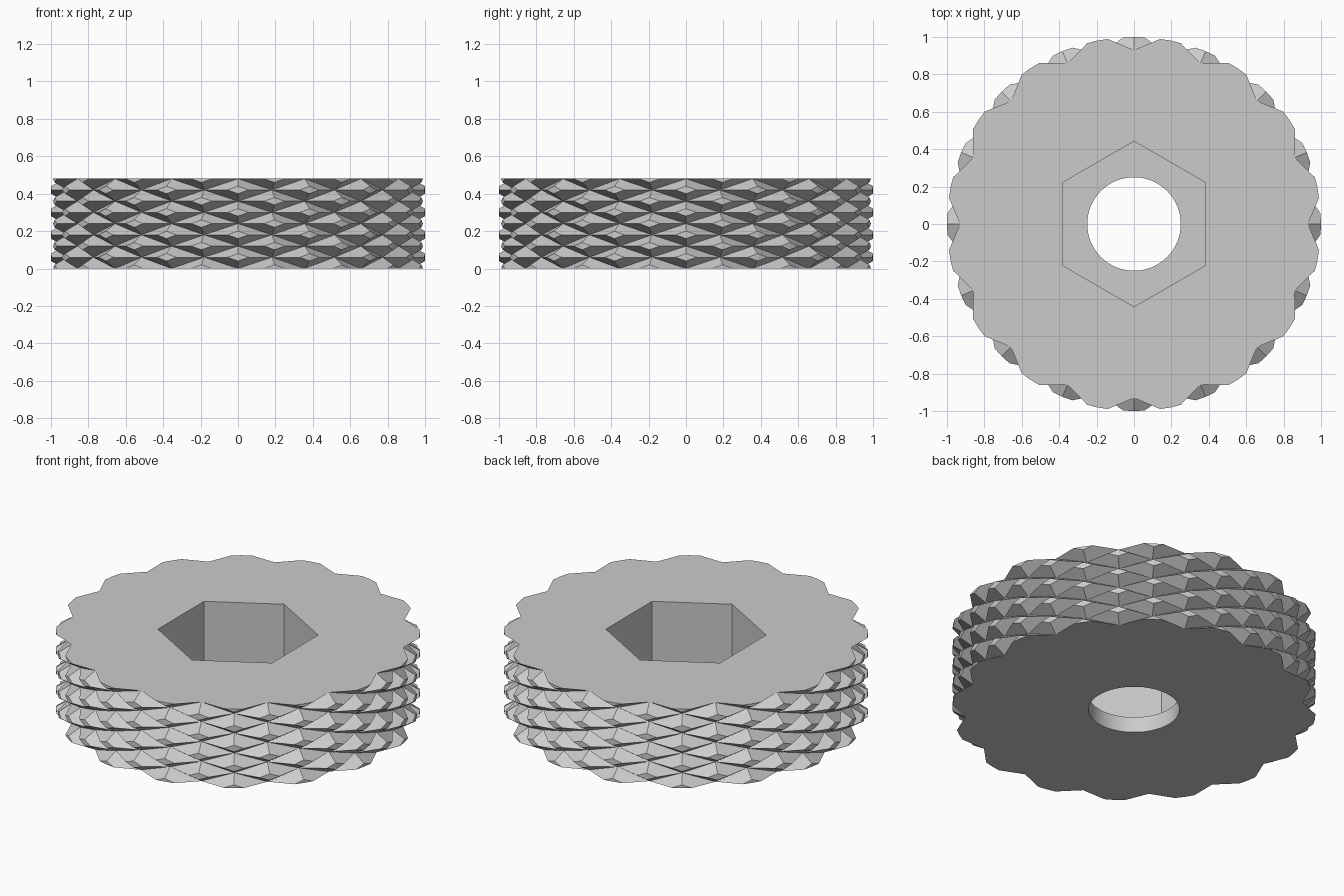
import bpy
import bmesh
import math

HEIGHT, ROWS, LOBES = 0.48, 4, 16
CREST, GROOVE, OUTER = 1.035, 0.93, 1.0
FLOOR, HEX_R, BORE_R = 0.095, 0.442, 0.25

old = bpy.data.objects.get("Cube")
if old:
    bpy.data.objects.remove(old, do_unlink=True)

grey = bpy.data.materials.new("light_grey")
grey.use_nodes = True
colour = (0.6, 0.6, 0.6, 1)
grey.diffuse_color = colour
grey.node_tree.nodes["Principled BSDF"].inputs["Base Color"].default_value = colour


def add_object(name, bm):
    mesh = bpy.data.meshes.new(name)
    bmesh.ops.recalc_face_normals(bm, faces=bm.faces)
    bm.to_mesh(mesh)
    bm.free()
    obj = bpy.data.objects.new(name, mesh)
    mesh.materials.append(grey)
    bpy.context.collection.objects.link(obj)
    return obj


def ring(bm, radius_at, count, z, start=0.0):
    verts = []
    for k in range(count):
        a = start + math.tau * k / count
        r = radius_at(k)
        verts.append(bm.verts.new((r * math.cos(a), r * math.sin(a), z)))
    return verts


def prism(name, radius, sides, z0, z1, start=0.0):
    bm = bmesh.new()
    low, high = (ring(bm, lambda k: radius, sides, z, start) for z in (z0, z1))
    for k in range(sides):
        n = (k + 1) % sides
        bm.faces.new((low[k], low[n], high[n], high[k]))
    bm.faces.new(low)
    bm.faces.new(high)
    obj = add_object(name, bm)
    obj.hide_render = True
    return obj


# Knurled body: staggered diamond pyramids, split along the grooves
bm = bmesh.new()
cols, levels = LOBES * 2, ROWS * 2
rings = [
    ring(bm, lambda k: CREST if (j + k) % 2 else GROOVE, cols, HEIGHT * j / levels)
    for j in range(levels + 1)
]
for j in range(levels):
    for k in range(cols):
        n = (k + 1) % cols
        a, b, c, d = rings[j][k], rings[j][n], rings[j + 1][n], rings[j + 1][k]
        if (j + k) % 2 == 0:
            tris = ((a, b, c), (a, c, d))
        else:
            tris = ((a, b, d), (b, c, d))
        for tri in tris:
            bm.faces.new(tri)
bm.faces.new(rings[0])
bm.faces.new(rings[-1])
body = add_object("knurled_knob", bm)

# Trim the crests, then cut the hexagonal pocket and the bore
tools = (
    (prism("crest_trimmer", OUTER, LOBES * 4, -0.1, HEIGHT + 0.1), "INTERSECT"),
    (prism("hex_pocket_cutter", HEX_R, 6, FLOOR, HEIGHT + 0.1, math.pi / 2), "DIFFERENCE"),
    (prism("bore_cutter", BORE_R, 64, -0.1, HEIGHT), "DIFFERENCE"),
)
for tool, operation in tools:
    mod = body.modifiers.new(tool.name, "BOOLEAN")
    mod.operation = operation
    mod.solver = "EXACT"
    mod.object = tool

# Bake the cuts and remove the cutters
bpy.context.view_layer.update()
graph = bpy.context.evaluated_depsgraph_get()
body_mesh = bpy.data.meshes.new_from_object(body.evaluated_get(graph))
body.modifiers.clear()
body.data = body_mesh
for tool, _ in tools:
    bpy.data.objects.remove(tool, do_unlink=True)

# Only the round bore is smooth
for face in body_mesh.polygons:
    in_bore = face.center.xy.length < BORE_R + 0.01
    face.use_smooth = in_bore and abs(face.normal.z) < 0.1
body.select_set(True)
bpy.context.view_layer.objects.active = body
for edge in body_mesh.edges:
    ends = [body_mesh.vertices[v].co for v in edge.vertices]
    edge.use_edge_sharp = abs(ends[0].z - ends[1].z) < 0.001
